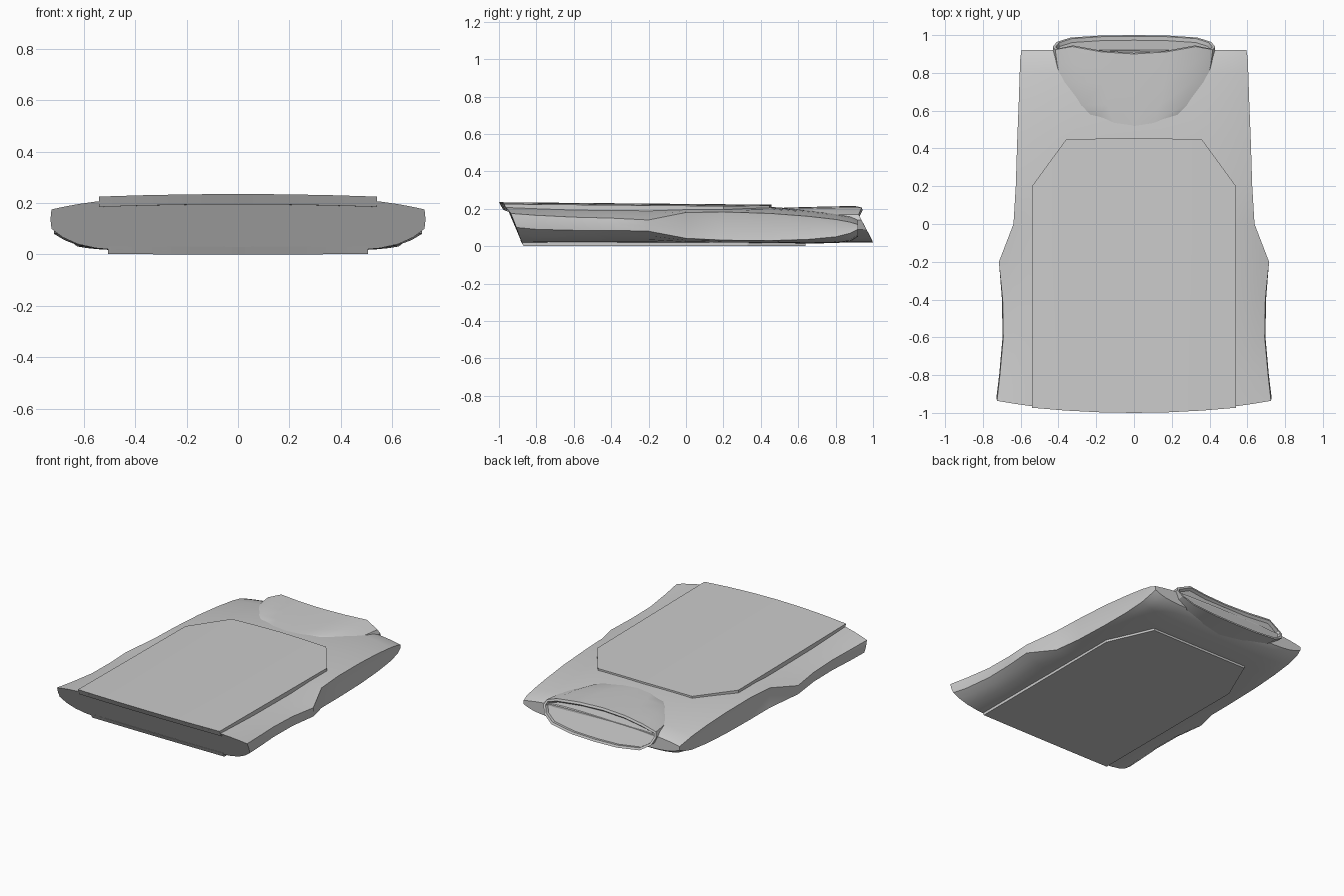
import bpy, bmesh, math

cube = bpy.data.objects.get("Cube")
if cube:
    bpy.data.objects.remove(cube, do_unlink=True)

grey = bpy.data.materials.new("plain_grey")
grey.use_nodes = True
grey.diffuse_color = (0.6, 0.6, 0.6, 1)
grey.node_tree.nodes["Principled BSDF"].inputs["Base Color"].default_value = (0.6, 0.6, 0.6, 1)


def finish(name, bm, angle=30):
    bmesh.ops.recalc_face_normals(bm, faces=bm.faces)
    mesh = bpy.data.meshes.new(name)
    bm.to_mesh(mesh)
    bm.free()
    mesh.materials.append(grey)
    obj = bpy.data.objects.new(name, mesh)
    bpy.context.collection.objects.link(obj)
    bpy.ops.object.select_all(action='DESELECT')
    obj.select_set(True)
    bpy.context.view_layer.objects.active = obj
    bpy.ops.object.shade_smooth_by_angle(angle=math.radians(angle))
    return obj


def loft(bm, rings):
    """Skin closed rings and cap both ends; returns the last cap."""
    rows = [[bm.verts.new(p) for p in ring] for ring in rings]
    n = len(rows[0])
    for a, b in zip(rows, rows[1:]):
        for i in range(n):
            j = (i + 1) % n
            bm.faces.new((a[i], a[j], b[j], b[i]))
    bm.faces.new(rows[0])
    return bm.faces.new(rows[-1])


def mirror_half(half):
    """Complete a half section that starts and ends on the centre line."""
    return half + [(-x, z) for x, z in reversed(half[1:-1])]


def hem_y(x, z):
    return -1 + 0.56 * (0.235 - z) + 0.04 * (x / 0.72) ** 2 * z / 0.235


# Torso shell: station y, half width, top, bottom, side wall top and bottom
STATIONS = [
    (-1.0, 0.725, 0.225, 0.015, 0.175, 0.10, 0.004),
    (-0.8, 0.71, 0.222, 0.015, 0.165, 0.09, 0.004),
    (-0.6, 0.692, 0.221, 0.015, 0.155, 0.085, 0.004),
    (-0.4, 0.695, 0.22, 0.015, 0.15, 0.085, 0.004),
    (-0.2, 0.715, 0.218, 0.015, 0.14, 0.08, 0),
    (0.0, 0.638, 0.215, 0.015, 0.18, 0.042, -0.008),
    (0.2, 0.626, 0.213, 0.015, 0.183, 0.032, -0.01),
    (0.45, 0.618, 0.21, 0.015, 0.175, 0.03, -0.01),
    (0.65, 0.61, 0.196, 0.015, 0.16, 0.036, -0.01),
    (0.8, 0.605, 0.18, 0.016, 0.143, 0.05, -0.008),
    (0.88, 0.602, 0.168, 0.025, 0.128, 0.07, -0.004),
    (0.92, 0.595, 0.15, 0.05, 0.115, 0.09, 0),
]
STEPS = (0, 0.25, 0.5, 0.65, 0.76, 0.86, 0.94, 1)
rings = []
for y, w, top, bottom, wall_top, wall_bottom, bulge in STATIONS:
    half = [(w * u, top - (top - wall_top) * u ** 3.5) for u in STEPS]
    half.append((w + bulge, (wall_top + wall_bottom) / 2))
    half += [(w * u, bottom + (wall_bottom - bottom) * u ** 8) for u in reversed(STEPS)]
    rings.append([(x, hem_y(x, z) if y == -1 else y, z) for x, z in mirror_half(half)])
bm = bmesh.new()
loft(bm, rings)
finish("torso_shell", bm)


# Front and back panels: columns follow the hem and have clipped upper corners
def panel(name, columns, height, depth):
    xs = [(-x, y) for x, y in columns] + [(x, y) for x, y in reversed(columns[:-1])]
    bm = bmesh.new()
    rings = []
    for x, end in xs:
        ring = []
        for shift, at_end in ((0, 0), (0, 1), (depth, 1), (depth, 0)):
            z = height(x, end if at_end else -1) + shift
            ring.append((x, end if at_end else hem_y(x, z), z))
        rings.append(ring)
    loft(bm, rings)
    finish(name, bm, 20)


panel("upper_panel", [(0.54, 0.2), (0.36, 0.447), (0.18, 0.452), (0, 0.456)],
      lambda x, y: 0.235 - 0.009 * (y + 1) - 0.01 * (x / 0.54) ** 2, -0.04)
panel("lower_panel", [(0.505, 0.33), (0.37, 0.64), (0.18, 0.64), (0, 0.64)],
      lambda x, y: 0.002 * (x / 0.5) ** 2, 0.03)


# Neck collar: a flat tube with a slanted, recessed opening
def collar_end(x, z):
    y = 0.9 + 0.1 * (0.215 - z) / 0.195
    if z > 0.18:
        y += 0.035 * min(1, (x / 0.32) ** 2)
    return y


NECK = [(0.46, 0.14, 0.203), (0.54, 0.27, 0.206), (0.63, 0.35, 0.209),
        (0.75, 0.4, 0.212), (0.85, 0.42, 0.214), (1.0, 0.43, 0.215)]
rings = []
for y, w, top in NECK:
    half = [(0, top), (w * 0.4, top - 0.002), (w * 0.76, top - 0.008), (w * 0.97, 0.17),
            (w, 0.14), (w * 0.95, 0.09), (w * 0.78, 0.045), (w * 0.4, 0.024), (0, 0.02)]
    rings.append([(x, collar_end(x, z) if y == 1 else y, z) for x, z in mirror_half(half)])
bm = bmesh.new()
cap = loft(bm, rings)
bmesh.ops.recalc_face_normals(bm, faces=bm.faces)
bmesh.ops.inset_individual(bm, faces=[cap], thickness=0.016, depth=0)
bmesh.ops.inset_individual(bm, faces=[cap], thickness=0.006, depth=-0.02)
finish("neck_collar", bm)
